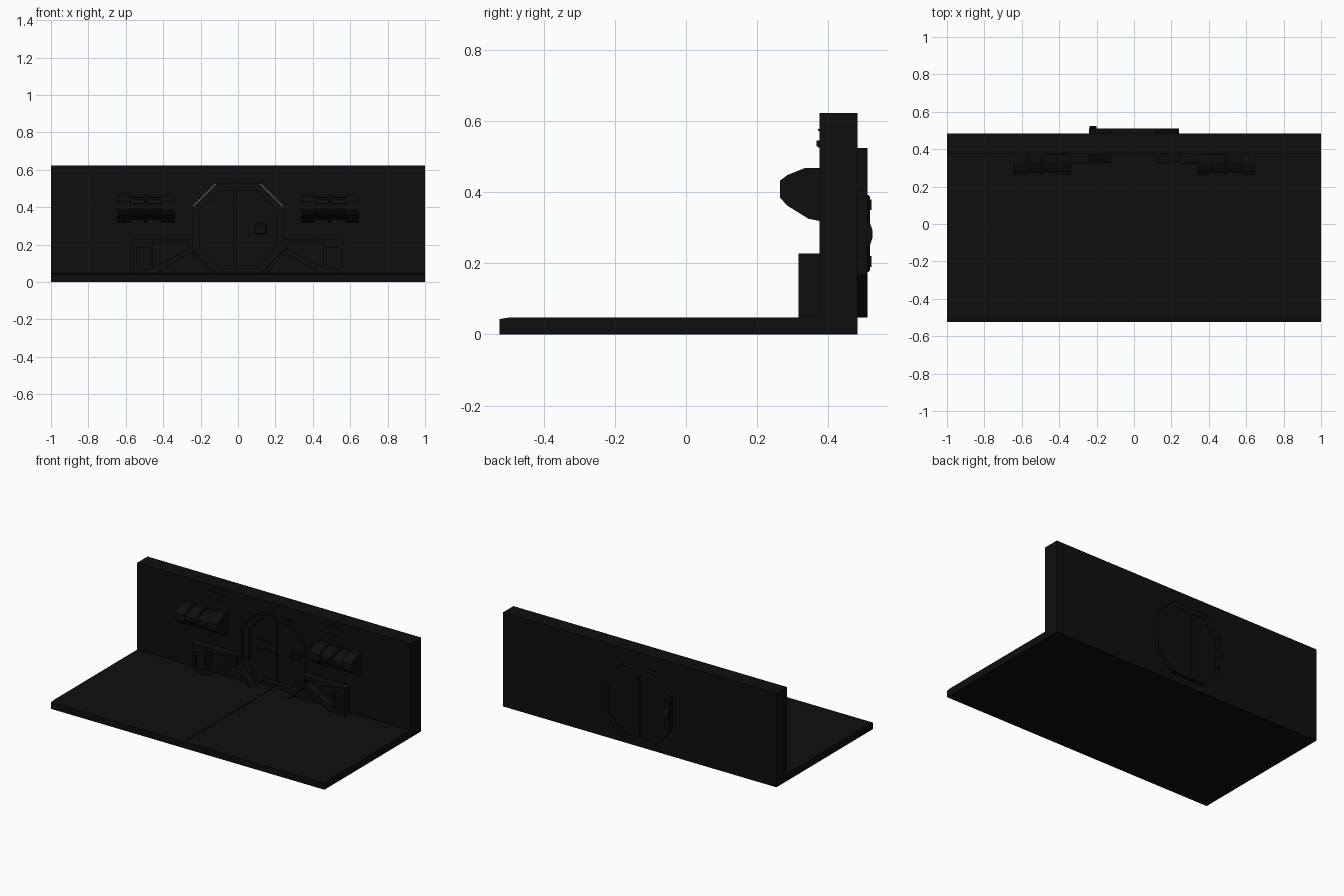
import bpy
import bmesh
from mathutils import Vector

default = bpy.data.objects.get("Cube")
if default:
    bpy.data.objects.remove(default, do_unlink=True)

black = bpy.data.materials.new("soft black")
black.use_nodes = True
colour = (0.0045, 0.0045, 0.0045, 1)
black.diffuse_color = colour
black.node_tree.nodes["Principled BSDF"].inputs["Base Color"].default_value = colour


def prism(name, points, start, end, axis="y"):
    """Extrude a closed outline along y (x,z points) or along x (y,z points)."""
    place = (lambda p, d: (p[0], d, p[1])) if axis == "y" else (lambda p, d: (d, p[0], p[1]))
    bm = bmesh.new()
    face = bm.faces.new([bm.verts.new(place(p, start)) for p in points])
    grown = bmesh.ops.extrude_face_region(bm, geom=[face])
    moved = [v for v in grown["geom"] if isinstance(v, bmesh.types.BMVert)]
    shift = Vector(place((0, 0), end - start))
    bmesh.ops.translate(bm, vec=shift, verts=moved)
    bmesh.ops.recalc_face_normals(bm, faces=bm.faces)
    mesh = bpy.data.meshes.new(name)
    bm.to_mesh(mesh)
    bm.free()
    mesh.materials.append(black)
    obj = bpy.data.objects.new(name, mesh)
    bpy.context.collection.objects.link(obj)
    return obj


def box(name, x0, x1, y0, y1, z0, z1):
    return prism(name, [(x0, z0), (x1, z0), (x1, z1), (x0, z1)], y0, y1)


def bevel(obj, width):
    mod = obj.modifiers.new("edge bevel", "BEVEL")
    mod.width = width
    mod.segments = 1


def cut(obj, cutter):
    cutter.hide_render = True
    cutter.hide_set(True)
    cutter.display_type = "WIRE"
    mod = obj.modifiers.new("cut", "BOOLEAN")
    mod.object = cutter
    mod.solver = "EXACT"


def octagon(half, low, high, corner):
    return [(-half + corner, low), (half - corner, low), (half, low + corner),
            (half, high - corner), (half - corner, high), (-half + corner, high),
            (-half, high - corner), (-half, low + corner)]


# Floor slab with a shallow sloped lip, and a centre seam
floor = prism("floor", [(-0.525, 0), (0.48, 0), (0.48, 0.048), (-0.495, 0.048), (-0.525, 0.043)],
              -1, 1, "x")
cut(floor, box("floor_seam_cutter", -0.022, -0.016, -0.5, 0.37, 0.045, 0.06))

# Wall with an eight-sided doorway
wall = box("wall", -1, 1, 0.375, 0.483, 0, 0.622)
cut(wall, prism("doorway_cutter", octagon(0.24, 0.048, 0.525, 0.12), 0.3, 0.6))

# Door frame ring, slightly set back in the doorway
frame = prism("door_frame", octagon(0.24, 0.047, 0.524, 0.12), 0.40, 0.51)
cut(frame, prism("frame_cutter", octagon(0.205, 0.075, 0.49, 0.105), 0.3, 0.6))

# Two door leaves separated by a narrow seam
panel = octagon(0.207, 0.073, 0.492, 0.105)
door = prism("door_leaves", panel, 0.435, 0.507)
cut(door, box("front_seam_cutter", -0.022, -0.012, 0.4, 0.445, 0, 0.6))
cut(door, box("rear_seam_cutter", -0.022, -0.012, 0.495, 0.6, 0, 0.6))
control = box("door_control", 0.09, 0.152, 0.425, 0.44, 0.255, 0.312)
bevel(control, 0.006)
box("door_left_rib", -0.17, -0.03, 0.43, 0.44, 0.25, 0.262)
box("door_left_upper_rib", -0.17, -0.03, 0.43, 0.44, 0.315, 0.325)
box("lintel_strip", -0.115, 0.12, 0.367, 0.38, 0.528, 0.545)

# Rear hinge with a bulging grip
hinge = box("rear_hinge", -0.238, -0.2, 0.48, 0.517, 0.175, 0.392)
bevel(hinge, 0.005)
grip = prism("rear_grip", [(0.5, 0.245), (0.517, 0.25), (0.524, 0.27), (0.524, 0.295),
                           (0.517, 0.315), (0.5, 0.32)], -0.238, -0.2, "x")
for z in (0.19, 0.35):
    box("hinge_knuckle", -0.232, -0.206, 0.51, 0.521, z, z + 0.03)

lamp_profile = [(0.376, 0.468), (0.335, 0.468), (0.285, 0.448), (0.264, 0.432),
                (0.264, 0.385), (0.285, 0.362), (0.345, 0.325), (0.376, 0.319)]
core_profile = [(0.376, 0.455), (0.335, 0.452), (0.292, 0.435), (0.275, 0.42),
                (0.275, 0.392), (0.292, 0.372), (0.345, 0.34), (0.376, 0.335)]


def span(side, a, b):
    return min(side * a, side * b), max(side * a, side * b)


for side, word in ((1, "left"), (-1, "right")):
    # Wall lamp with two raised end collars and a middle rib
    prism(word + "_lamp_core", core_profile, *span(side, 0.35, 0.635), "x")
    for a, b in ((0.34, 0.41), (0.575, 0.645)):
        prism(word + "_lamp_collar", lamp_profile, *span(side, a, b), "x")
    prism(word + "_lamp_rib", lamp_profile, *span(side, 0.485, 0.5), "x")

    # Console: hollow-faced cabinet, top beam, backing and slanted brace
    x0, x1 = span(side, 0.458, 0.558)
    cabinet = box(word + "_cabinet", x0, x1, 0.316, 0.376, 0.047, 0.228)
    cut(cabinet, box(word + "_cabinet_cutter", x0 + 0.018, x1 - 0.012, 0.29, 0.335, 0.07, 0.185))
    box(word + "_top_beam", *span(side, 0.25, 0.46), 0.325, 0.376, 0.205, 0.228)
    prism(word + "_brace", [(side * x, z) for x, z in
          ((0.24, 0.165), (0.24, 0.228), (0.262, 0.228), (0.262, 0.178),
           (0.458, 0.075), (0.458, 0.048), (0.435, 0.048))], 0.32, 0.376)

    # Low wedge beside the doorway
    prism(word + "_threshold_wedge", [(side * x, z) for x, z in
          ((0.125, 0.047), (0.24, 0.165), (0.24, 0.14), (0.15, 0.047))], 0.325, 0.39)

    # Thin vent above the lamp
    for z in (0.525, 0.572):
        box(word + "_vent", *span(side, 0.34, 0.49), 0.371, 0.377, z, z + 0.006)
